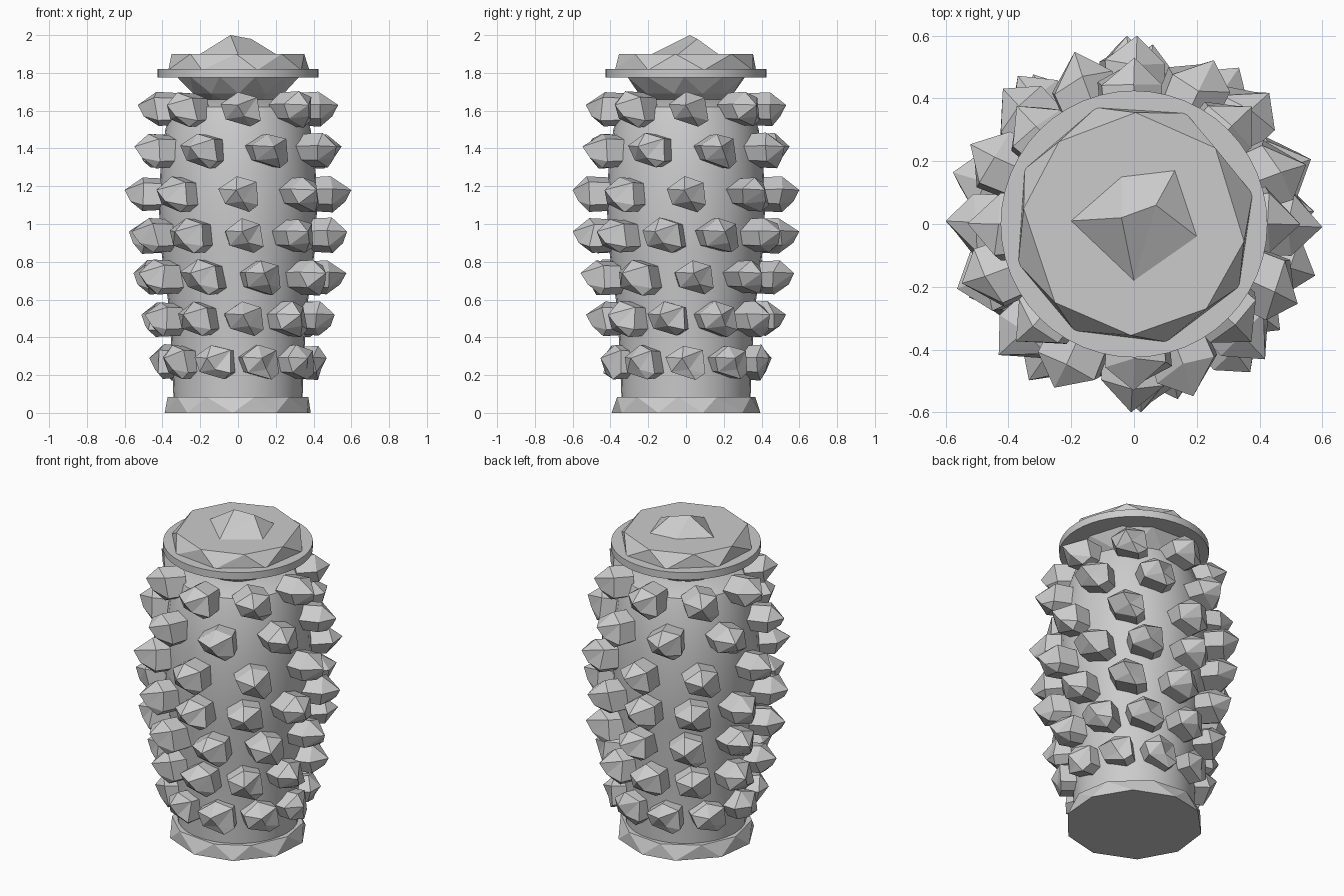
import bpy, bmesh, math, random
from mathutils import Vector

random.seed(4)
cube = bpy.data.objects.get("Cube")
if cube:
    bpy.data.objects.remove(cube)

stone = bpy.data.materials.new("grey_stone")
stone.use_nodes = True
colour = (0.6, 0.6, 0.6, 1)
stone.diffuse_color = colour
stone.node_tree.nodes["Principled BSDF"].inputs["Base Color"].default_value = colour


def finish(bm, name, smooth=None):
    bmesh.ops.recalc_face_normals(bm, faces=bm.faces)
    mesh = bpy.data.meshes.new(name)
    bm.to_mesh(mesh)
    bm.free()
    mesh.materials.append(stone)
    obj = bpy.data.objects.new(name, mesh)
    bpy.context.collection.objects.link(obj)
    if smooth:
        bpy.ops.object.select_all(action="DESELECT")
        obj.select_set(True)
        bpy.context.view_layer.objects.active = obj
        bpy.ops.object.shade_smooth_by_angle(angle=math.radians(smooth))


def lathe(name, profile, sides, smooth=None, jitter=0.0, phase=0.0, twist=0.0):
    """Closed stack of rings from (radius, height); a twist makes triangular facets."""
    bm = bmesh.new()
    rings = []
    for n, (r, z) in enumerate(profile):
        ring = []
        for i in range(sides):
            a = math.tau * (i + phase + n * twist + random.uniform(-jitter, jitter)) / sides
            ring.append(bm.verts.new((r * math.cos(a), r * math.sin(a), z)))
        rings.append(ring)
    for low, high in zip(rings, rings[1:]):
        for i in range(sides):
            j = (i + 1) % sides
            if twist:
                bm.faces.new((low[i], low[j], high[i]))
                bm.faces.new((low[j], high[j], high[i]))
            else:
                bm.faces.new((low[i], low[j], high[j], high[i]))
    bm.faces.new(rings[0][::-1])
    bm.faces.new(rings[-1])
    finish(bm, name, smooth)


BODY = [(0.34, 0.03), (0.35, 0.3), (0.365, 0.55), (0.405, 0.85), (0.42, 1.1),
        (0.41, 1.3), (0.385, 1.5), (0.345, 1.62), (0.24, 1.66)]


def body_radius(z):
    for (r0, z0), (r1, z1) in zip(BODY, BODY[1:]):
        if z0 <= z <= z1:
            return r0 + (r1 - r0) * (z - z0) / (z1 - z0)


# Barrel body and faceted foot
lathe("body", BODY, 32, smooth=40)
lathe("foot", [(0.395, 0), (0.375, 0.085)], 10, jitter=0.1, phase=0.3, twist=0.5)

# Neck bowl, round rim and faceted lid
lathe("neck", [(0.17, 1.64), (0.25, 1.69), (0.325, 1.78)], 10, jitter=0.1, twist=0.5)
lathe("rim", [(0.425, 1.775), (0.425, 1.82)], 48, smooth=40)
lathe("lid", [(0.39, 1.815), (0.355, 1.9)], 8, jitter=0.1, phase=0.4, twist=0.5)

# Shallow crown on the lid with a ridge between two peaks
bm = bmesh.new()
base = [bm.verts.new((x, y, 1.9)) for x, y in
        ((-0.2, 0.01), (0, -0.18), (0.2, -0.04), (0.13, 0.17), (-0.04, 0.15))]
peak, side_peak = bm.verts.new((-0.04, 0.02, 2.0)), bm.verts.new((0.07, 0.06, 1.98))
for i, top in enumerate((peak, side_peak, side_peak, side_peak, peak)):
    bm.faces.new((base[i], base[(i + 1) % 5], top))
bm.faces.new((base[1], side_peak, peak))
bm.faces.new((base[4], peak, side_peak))
finish(bm, "lid_crown")

# Lopsided stud outline, seen from outside (across, up)
OUTLINE = [(-0.11, 0.025), (-0.015, 0.09), (0.085, 0.06),
           (0.1, -0.06), (0.05, -0.095), (-0.08, -0.055)]


def stud(bm, angle, z, tip):
    """Blunt crystal with a short sloping ridge, set into the body."""
    out = Vector((math.sin(angle), -math.cos(angle), 0))
    across = Vector((math.cos(angle), math.sin(angle), 0))
    r = body_radius(z)
    mid = r + (tip - r) * 0.5

    def point(u, v, depth):
        return bm.verts.new(across * u + out * depth + Vector((0, 0, z + v)))

    inner, outer = [], []
    for u, v in OUTLINE:
        s = random.uniform(0.94, 1.05)
        inner.append(point(u * s * 0.93, v * s * 0.93, r - 0.03))
        outer.append(point(u * s, v * s, mid + random.uniform(-0.02, 0.02)))
    high = point(-0.02, 0.02, tip)
    low = point(0.015, -0.04, tip - 0.03)
    for k in range(6):
        j = (k + 1) % 6
        bm.faces.new((inner[k], inner[j], outer[j], outer[k]))
        bm.faces.new((outer[k], outer[j], low if k in (2, 3, 4) else high))
    bm.faces.new((outer[2], low, high))
    bm.faces.new((outer[5], high, low))
    bm.faces.new(inner[::-1])


# Rows of studs: height, tip radius, count, starting angle
ROWS = [(0.27, 0.47, 10, 18), (0.5, 0.53, 10, 5), (0.72, 0.575, 9, 16),
        (0.94, 0.6, 10, 4), (1.16, 0.6, 8, 1), (1.39, 0.58, 8, 21), (1.61, 0.53, 8, 2)]
for n, (z, tip, count, start) in enumerate(ROWS):
    bm = bmesh.new()
    for i in range(count):
        stud(bm, math.radians(start) + math.tau * i / count, z, tip)
    finish(bm, "stud_row_%d" % (n + 1))
